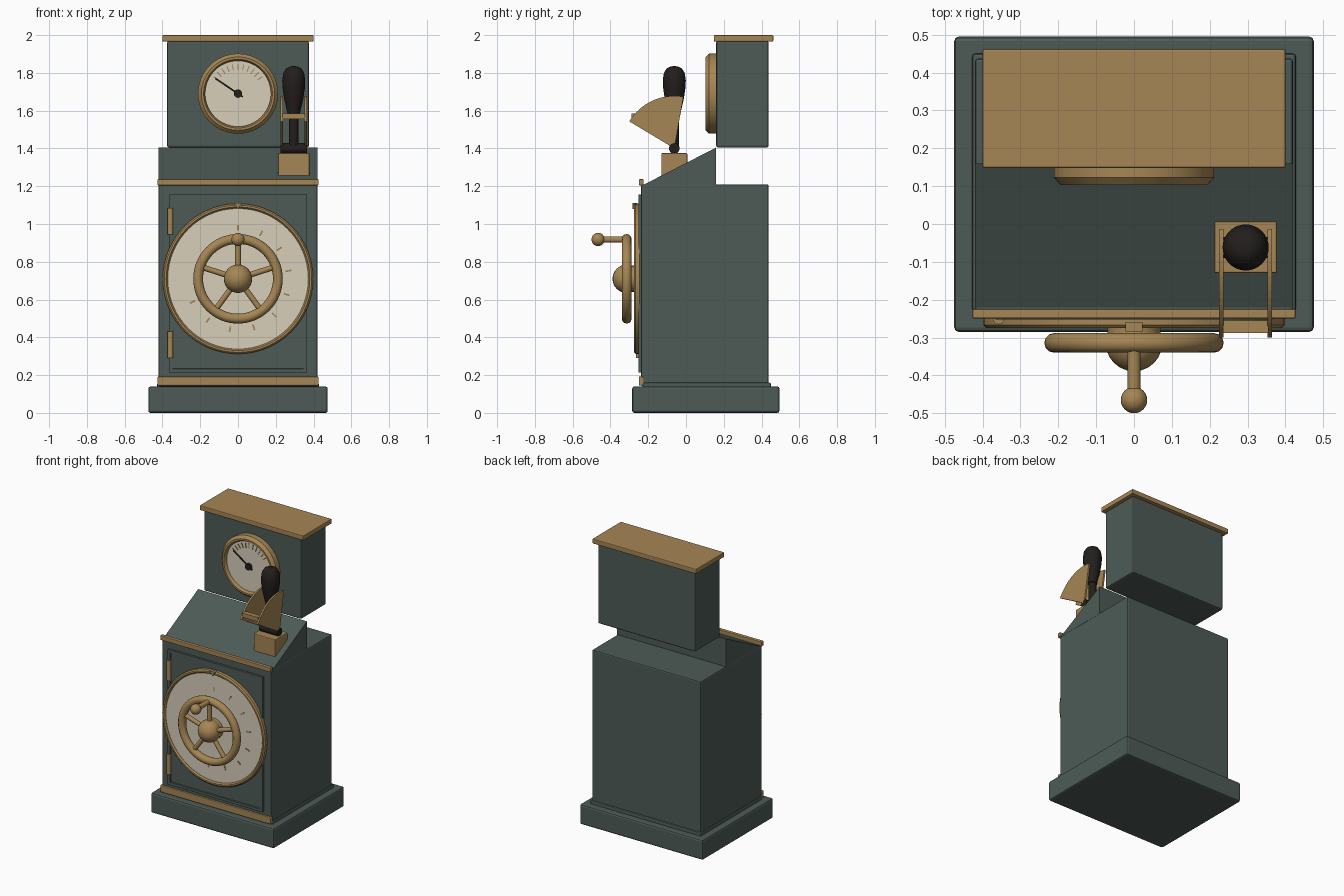
import bpy
import bmesh
from math import radians, sin, cos, pi
from mathutils import Matrix, Vector

if "Cube" in bpy.data.objects:
    bpy.data.objects.remove(bpy.data.objects["Cube"], do_unlink=True)


def material(name, rgb):
    m = bpy.data.materials.new(name)
    m.use_nodes = True
    m.diffuse_color = (*rgb, 1)
    m.node_tree.nodes["Principled BSDF"].inputs["Base Color"].default_value = (*rgb, 1)
    return m


GREEN = material("green_enamel", (0.075, 0.105, 0.092))
BRASS = material("brass", (0.38, 0.24, 0.09))
CREAM = material("cream_face", (0.68, 0.62, 0.49))
BLACK = material("black_grip", (0.016, 0.013, 0.012))


def finish(name, bm, mat, bevel=0, smooth=False):
    bmesh.ops.recalc_face_normals(bm, faces=bm.faces)
    mesh = bpy.data.meshes.new(name)
    bm.to_mesh(mesh)
    bm.free()
    mesh.materials.append(mat)
    obj = bpy.data.objects.new(name, mesh)
    bpy.context.collection.objects.link(obj)
    if bevel:
        mod = obj.modifiers.new("Bevel", "BEVEL")
        mod.width, mod.segments = bevel, 2
    if smooth:
        bpy.ops.object.select_all(action="DESELECT")
        obj.select_set(True)
        bpy.context.view_layer.objects.active = obj
        bpy.ops.object.shade_smooth_by_angle(angle=radians(35))
    return obj


def add_box(bm, x, y, z):
    size = Vector((x[1] - x[0], y[1] - y[0], z[1] - z[0]))
    mid = Vector((sum(x), sum(y), sum(z))) / 2
    return bmesh.ops.create_cube(bm, size=1, matrix=Matrix.Translation(mid) @ Matrix.Diagonal((*size, 1)))


def box(name, x, y, z, mat, bevel=0):
    bm = bmesh.new()
    add_box(bm, x, y, z)
    return finish(name, bm, mat, bevel)


def lathe(name, profile, loc, mat, to_front=True, steps=64):
    """Spin (radius, height) points; the axis points forward or up."""
    bm = bmesh.new()
    verts = [bm.verts.new((r, 0, h)) for r, h in profile]
    edges = [bm.edges.new(pair) for pair in zip(verts, verts[1:])]
    bmesh.ops.spin(bm, geom=verts + edges, axis=(0, 0, 1), cent=(0, 0, 0), angle=2 * pi, steps=steps)
    bmesh.ops.remove_doubles(bm, verts=bm.verts, dist=1e-5)
    turn = Matrix.Rotation(pi / 2, 4, "X") if to_front else Matrix()
    bm.transform(Matrix.Translation(loc) @ turn)
    return finish(name, bm, mat, smooth=True)


def add_rod(bm, a, b, r, r2=None):
    a, b = Vector(a), Vector(b)
    turn = (b - a).to_track_quat("Z", "Y").to_matrix().to_4x4()
    bmesh.ops.create_cone(bm, cap_ends=True, segments=20, radius1=r, radius2=r if r2 is None else r2,
                          depth=(b - a).length, matrix=Matrix.Translation((a + b) / 2) @ turn)


def rod(name, a, b, r, mat):
    bm = bmesh.new()
    add_rod(bm, a, b, r)
    return finish(name, bm, mat, smooth=True)


def ball(name, loc, r, mat):
    bm = bmesh.new()
    bmesh.ops.create_uvsphere(bm, u_segments=24, v_segments=16, radius=r, matrix=Matrix.Translation(loc))
    return finish(name, bm, mat, smooth=True)


def marks(name, loc, r0, r1, width, angles, mat):
    """Thin radial bars on a dial that faces forward."""
    bm = bmesh.new()
    for a in angles:
        bar = add_box(bm, (r0, r1), (-0.002, 0.002), (-width / 2, width / 2))
        spin = Matrix.Translation(loc) @ Matrix.Rotation(-radians(a), 4, "Y")
        bmesh.ops.transform(bm, matrix=spin, verts=bar["verts"])
    return finish(name, bm, mat)


def prism(name, outline, x0, x1, mat):
    """Extrude a (y, z) outline across x."""
    bm = bmesh.new()
    face = bm.faces.new([bm.verts.new((x0, y, z)) for y, z in outline])
    top = bmesh.ops.extrude_face_region(bm, geom=[face])["geom"]
    bmesh.ops.translate(bm, vec=(x1 - x0, 0, 0), verts=[v for v in top if isinstance(v, bmesh.types.BMVert)])
    return finish(name, bm, mat)


# Cabinet
box("plinth", (-0.475, 0.475), (-0.285, 0.495), (0, 0.14), GREEN, 0.012)
box("body_skirt", (-0.428, 0.428), (-0.23, 0.45), (0.13, 0.16), GREEN, 0.008)
box("body", (-0.42, 0.42), (-0.237, 0.437), (0.14, 1.21), GREEN, 0.008)
box("lower_trim", (-0.427, 0.427), (-0.25, -0.225), (0.145, 0.192), BRASS, 0.004)
box("upper_trim", (-0.427, 0.427), (-0.25, -0.225), (1.205, 1.237), BRASS, 0.004)
prism("sloped_desk", [(-0.23, 1.205), (0.16, 1.205), (0.16, 1.405)], -0.42, 0.42, GREEN)

# Door with recessed panel, and its hinges
bm = bmesh.new()
add_box(bm, (-0.366, 0.366), (-0.252, -0.225), (0.215, 1.157))
front = min(bm.faces, key=lambda f: f.calc_center_median().y)
bmesh.ops.inset_region(bm, faces=[front], thickness=0.026)
bmesh.ops.inset_region(bm, faces=[front], thickness=0.003, depth=-0.007)
finish("door", bm, GREEN)
for label, z0, z1 in (("lower", 0.29, 0.43), ("upper", 0.945, 1.085)):
    rod(label + "_hinge", (-0.358, -0.25, z0), (-0.358, -0.25, z1), 0.015, BRASS)

# Large dial
DIAL = 0.71
lathe("dial_ring", [(0.372, 0), (0.398, 0), (0.398, 0.022), (0.39, 0.03), (0.38, 0.03), (0.372, 0.02), (0.372, 0)],
      (0, -0.245, DIAL), BRASS)
lathe("dial_face", [(0, 0), (0.375, 0), (0.375, 0.018), (0, 0.018)], (0, -0.245, DIAL), CREAM)
marks("dial_ticks", (0, -0.264, DIAL), 0.255, 0.286, 0.009, [90 - 27 * i for i in range(10)], BRASS)
bm = bmesh.new()
tri = [bm.verts.new((x, -0.284, z)) for x, z in ((-0.022, 1.112), (0.022, 1.112), (0, 1.08))]
face = bm.faces.new(tri)
new = bmesh.ops.extrude_face_region(bm, geom=[face])["geom"]
bmesh.ops.translate(bm, vec=(0, 0.025, 0), verts=[v for v in new if isinstance(v, bmesh.types.BMVert)])
finish("dial_pointer", bm, BRASS)

# Handwheel: rim, spokes, hub and crank knob
WHEEL_Y = -0.314
rim = [(0.211 + 0.026 * cos(i * pi / 6), 0.026 * sin(i * pi / 6)) for i in range(13)]
lathe("wheel_rim", rim, (0, WHEEL_Y, DIAL), BRASS)
bm = bmesh.new()
for i in range(5):
    a = radians(90 + 72 * i)
    add_rod(bm, (0, WHEEL_Y, DIAL), (0.21 * cos(a), WHEEL_Y, DIAL + 0.21 * sin(a)), 0.015)
finish("wheel_spokes", bm, BRASS, smooth=True)
ball("wheel_hub", (0, WHEEL_Y, DIAL), 0.075, BRASS)
rod("wheel_axle", (0, -0.25, DIAL), (0, WHEEL_Y, DIAL), 0.07, BRASS)
rod("crank_stem", (0, WHEEL_Y, 0.918), (0, -0.46, 0.918), 0.017, BRASS)
ball("crank_knob", (0, -0.465, 0.918), 0.035, BRASS)

# Gauge box
GAUGE = 1.69
box("gauge_box", (-0.375, 0.375), (0.16, 0.437), (1.405, 1.97), GREEN, 0.01)
box("gauge_box_lid", (-0.4, 0.4), (0.148, 0.462), (1.966, 2.0), BRASS, 0.005)
lathe("gauge_ring", [(0.174, 0), (0.212, 0), (0.212, 0.042), (0.194, 0.062), (0.182, 0.062), (0.174, 0.05), (0.174, 0)],
      (0, 0.165, GAUGE), BRASS)
lathe("gauge_face", [(0, 0), (0.178, 0), (0.178, 0.04), (0, 0.04)], (0, 0.165, GAUGE), CREAM)
marks("gauge_ticks", (0, 0.123, GAUGE), 0.125, 0.158, 0.005, [145 - 11 * i for i in range(11)], BRASS)
marks("gauge_needle", (0, 0.119, GAUGE), -0.03, 0.145, 0.009, [146], BLACK)
rod("gauge_needle_cap", (0, 0.13, GAUGE), (0, 0.108, GAUGE), 0.022, BLACK)

# Lever with twin quadrant plates
LX, LY, LZ = 0.295, -0.062, 1.4
box("lever_block", (LX - 0.083, LX + 0.083), (-0.13, 0.007), (1.2, 1.375), BRASS, 0.005)
rod("lever_pivot", (LX - 0.07, LY, LZ), (LX + 0.07, LY, LZ), 0.028, BLACK)
arc = [radians(80 + 69 * i / 16) for i in range(17)]
sector = [(LY, LZ)] + [(LY + 0.278 * cos(a), LZ + 0.278 * sin(a)) for a in arc]
for label, x in (("right", LX - 0.064), ("left", LX + 0.064)):
    prism(label + "_quadrant", sector, x - 0.006, x + 0.006, BRASS)
box("quadrant_crossbar", (LX - 0.06, LX + 0.06), (-0.288, -0.255), (1.555, 1.585), BRASS)
rod("lever_stem", (LX, LY, LZ), (LX, LY, 1.6), 0.026, BLACK)
grip = [(0, 1.565), (0.03, 1.568), (0.036, 1.6), (0.05, 1.66), (0.059, 1.72), (0.061, 1.76),
        (0.055, 1.8), (0.04, 1.824), (0.02, 1.834), (0, 1.836)]
lathe("lever_grip", grip, (LX, LY, 0), BLACK, to_front=False, steps=32)
